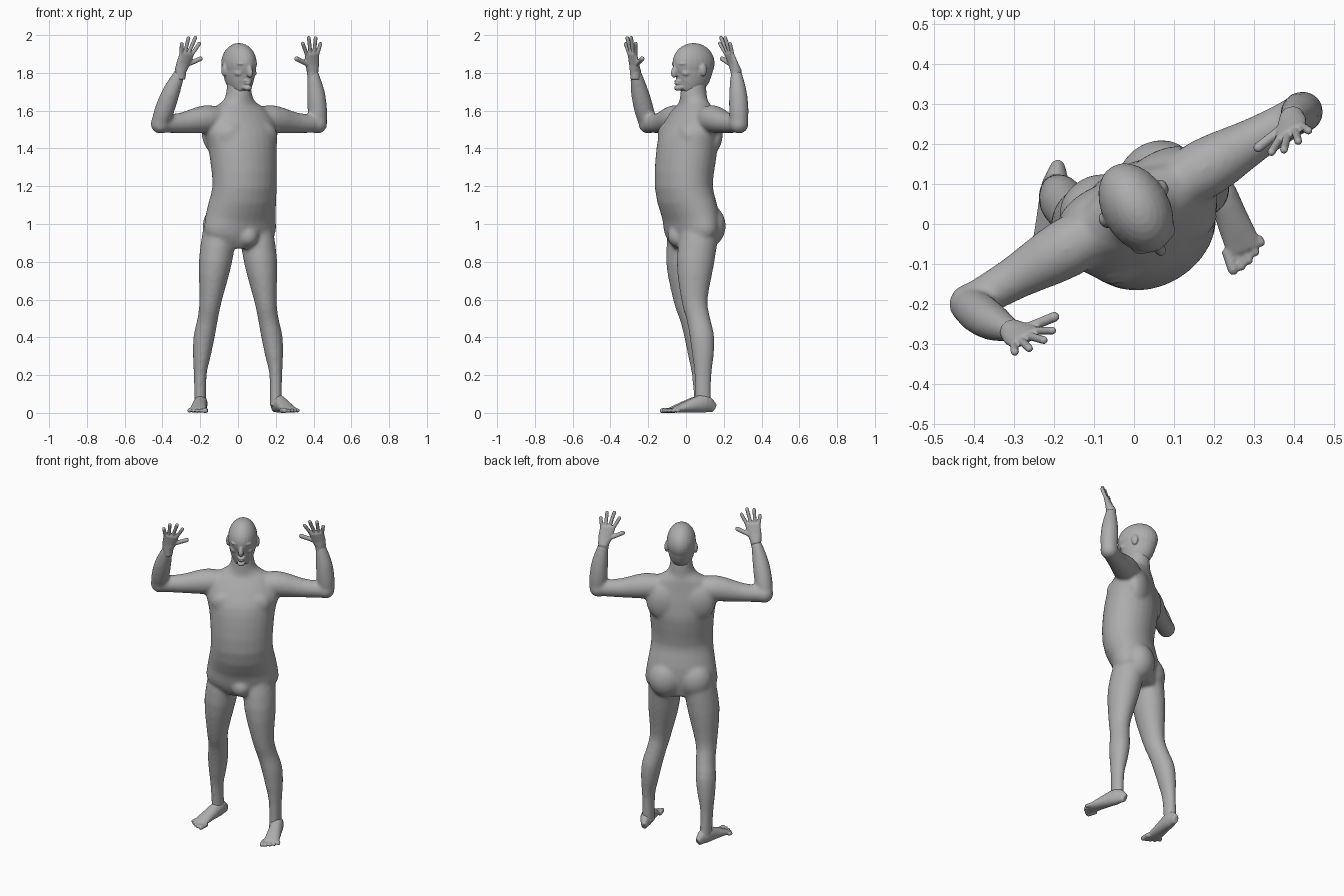
import bpy, bmesh, math
from mathutils import Vector, Matrix

if "Cube" in bpy.data.objects:
    bpy.data.objects.remove(bpy.data.objects["Cube"])

skin = bpy.data.materials.new("grey_skin")
skin.use_nodes = True
grey = (0.42, 0.42, 0.42, 1)
skin.diffuse_color = grey
skin.node_tree.nodes["Principled BSDF"].inputs["Base Color"].default_value = grey

# The figure is turned: SIDE points to its left, FRONT where it faces
YAW = math.radians(30)
SIDE = Vector((math.cos(YAW), math.sin(YAW), 0))
FRONT = Vector((math.sin(YAW), -math.cos(YAW), 0))
UP = Vector((0, 0, 1))
ACROSS = Vector((1, 0, 0))
SPINE = Vector((0.005, 0.04, 0))


def place(side, front, height):
    """Point given in the turned frame of the figure."""
    return SPINE + SIDE * side + FRONT * front + UP * height


def blend(rows, steps=3):
    """Smooth curve through rows of numbers, with extra rows between them."""
    rows = [Vector(row) for row in rows]
    result = []
    for i in range(len(rows) - 1):
        start, end = rows[i], rows[i + 1]
        before = rows[max(i - 1, 0)]
        after = rows[min(i + 2, len(rows) - 1)]
        for step in range(steps):
            t = step / steps
            leave, arrive = (end - before) / 2, (after - start) / 2
            bend = (leave * (1 - t) - arrive * t) * t * (1 - t)
            ease = t * t * (3 - 2 * t)
            result.append(start.lerp(end, ease) + bend)
    return result + [rows[-1]]


def loft(bm, rings, axis=SIDE, sides=20):
    """Closed tube through rings of (centre, half width along axis, half depth)."""
    centres = [ring[0] for ring in rings]
    loops = []
    for i, (centre, width, depth) in enumerate(rings):
        along = (centres[min(i + 1, len(rings) - 1)] - centres[max(i - 1, 0)]).normalized()
        wide = (axis - along * axis.dot(along)).normalized()
        deep = along.cross(wide)
        angles = [k * math.tau / sides for k in range(sides)]
        loops.append([bm.verts.new(centre + wide * width * math.cos(a) + deep * depth * math.sin(a))
                      for a in angles])
    for low, high in zip(loops, loops[1:]):
        for k in range(sides):
            nxt = (k + 1) % sides
            bm.faces.new((low[k], low[nxt], high[nxt], high[k]))
    bm.faces.new(loops[0][::-1])
    bm.faces.new(loops[-1])


def column(bm, rows):
    """Upright loft from rows of (height, front, half width, half depth)."""
    loft(bm, [(place(0, front, height), width, depth) for height, front, width, depth in blend(rows)],
         sides=28)


def ball(bm, centre, side, depth, height):
    """Ellipsoid lined up with the turned figure."""
    matrix = (Matrix.Translation(centre) @ Matrix.Rotation(YAW, 4, 'Z')
              @ Matrix.Diagonal((side, depth, height, 1)))
    bmesh.ops.create_uvsphere(bm, u_segments=24, v_segments=16, radius=1, matrix=matrix)


def digit(bm, root, tip, radius, axis):
    """Rounded finger or toe from root to tip."""
    back = (root - tip).normalized() * radius
    rings = [(root, radius, radius)]
    for angle in range(0, 90, 20):
        a = math.radians(angle)
        size = radius * math.cos(a)
        rings.append((tip + back * (1 - math.sin(a)), size, size))
    loft(bm, rings, axis, 10)


def finish(bm, name, voxel, smoothing):
    """Turn the overlapping shells into one fused, softened object."""
    bmesh.ops.recalc_face_normals(bm, faces=bm.faces)
    mesh = bpy.data.meshes.new(name)
    bm.to_mesh(mesh)
    bm.free()
    mesh.materials.append(skin)
    part = bpy.data.objects.new(name, mesh)
    bpy.context.collection.objects.link(part)
    fuse = part.modifiers.new("fuse", 'REMESH')
    fuse.mode, fuse.voxel_size, fuse.use_smooth_shade = 'VOXEL', voxel, True
    soften = part.modifiers.new("soften", 'SMOOTH')
    soften.factor, soften.iterations = 0.5, smoothing


# Trunk and neck
body = bmesh.new()
column(body, [(0.88, 0, 0.13, 0.09), (0.95, 0.01, 0.205, 0.115), (1.05, 0.02, 0.2, 0.13),
              (1.2, 0.06, 0.178, 0.145), (1.4, 0.04, 0.19, 0.15), (1.5, 0.02, 0.21, 0.125),
              (1.6, 0, 0.165, 0.085), (1.65, 0, 0.09, 0.072), (1.7, 0, 0.066, 0.07), (1.8, 0, 0.06, 0.06)])
for s in (-1, 1):
    ball(body, place(s * 0.085, 0.105, 1.47), 0.085, 0.045, 0.07)
    ball(body, place(s * 0.09, -0.04, 1.48), 0.11, 0.06, 0.12)
    ball(body, place(s * 0.085, -0.045, 0.99), 0.1, 0.085, 0.11)
ball(body, place(0, 0.09, 0.935), 0.06, 0.06, 0.06)

# Arms and hands: the right forearm leans forward and inward
ELBOW = 1.53
for name, s, lean in (("left", 1, 0), ("right", -1, 0.4)):
    upper = blend([(0.08, 1.55, 0.06), (0.2, 1.555, 0.075), (0.35, 1.535, 0.055), (0.48, ELBOW, 0.047)])
    loft(body, [(place(s * side, 0, height), r, r) for side, height, r in upper], UP)
    ball(body, place(s * 0.48, 0, ELBOW), 0.052, 0.052, 0.052)
    forearm = []
    for height, side, r in blend([(ELBOW, 0.485, 0.045), (1.6, 0.48, 0.052), (1.7, 0.47, 0.047),
                                  (1.81, 0.45, 0.028)]):
        swing = lean * (height - ELBOW)
        forearm.append((place(s * (side - swing / 4), swing, height), r, r))
    loft(body, forearm)

    # Palm, with fingers fanned from the little finger to the thumb
    hand = bmesh.new()
    wrist = forearm[-1][0]

    def reach(degrees, length):
        a = math.radians(degrees)
        return wrist + (UP * math.cos(a) + FRONT * math.cos(a) / 3 - SIDE * s * math.sin(a)) * length

    knuckles = reach(13, 0.095)
    loft(hand, [(wrist - UP * 0.045, 0.025, 0.025), (wrist, 0.032, 0.029),
                (wrist.lerp(knuckles, 0.45), 0.041, 0.02), (knuckles, 0.044, 0.015),
                (knuckles + UP * 0.01, 0.038, 0.01)])
    for i, length in enumerate((0.155, 0.185, 0.195, 0.18)):
        angle = 13 * i - 8
        digit(hand, reach(angle, 0.085), reach(angle, length), 0.0105, SIDE)
    digit(hand, reach(30, 0.03), reach(60, 0.14), 0.013, UP)
    finish(hand, name + "_hand", 0.004, 3)

# Legs and feet: the right leg stands further forward towards the hip
for name, s, stride, toe in (("left", 1, 0, (0.295, -0.11, 0)), ("right", -1, 0.07, (-0.22, -0.135, 0))):
    leg = []
    for height, side, back, width, depth in blend([
            (1, 0.09, 0.08, 0.09, 0.1), (0.8, 0.12, 0.05, 0.088, 0.1), (0.6, 0.145, 0.045, 0.06, 0.07),
            (0.5, 0.16, 0.065, 0.054, 0.062), (0.4, 0.18, 0.085, 0.056, 0.065), (0.3, 0.192, 0.09, 0.047, 0.057),
            (0.2, 0.2, 0.09, 0.034, 0.045), (0.04, 0.2, 0.09, 0.032, 0.043)]):
        leg.append((Vector((s * side, back - stride * height, height)), width, depth))
    loft(body, leg, ACROSS)

    foot = bmesh.new()
    heel, toe = Vector((s * 0.19, 0.15, 0)), Vector(toe)
    run = (toe - heel).normalized()
    out = UP.cross(run) * s
    sole = blend([(0, 0.016, 0.024), (0.2, 0.035, 0.048), (0.5, 0.04, 0.035), (0.83, 0.046, 0.014)])
    loft(foot, [(heel.lerp(toe, t) + UP * tall, width, tall) for t, width, tall in sole], out)
    loft(foot, [(leg[-1][0], 0.033, 0.045), (leg[-1][0] + UP * 0.09, 0.022, 0.03)], ACROSS)
    for i in range(5):
        spread = out * (i - 2) * 0.021
        root = heel.lerp(toe, 0.76) + spread + UP * 0.013
        tip = toe + spread * 1.1 - run * i * i * 0.0025 + UP * 0.012
        digit(foot, root, tip, 0.011 if i else 0.014, out)
    finish(foot, name + "_foot", 0.005, 3)
finish(body, "body", 0.009, 12)

# Head: skull, jaw, nose, lips, chin, brows, cheeks and ears
head = bmesh.new()
ball(head, place(0, 0, 1.85), 0.084, 0.12, 0.108)
column(head, [(1.705, 0.065, 0.03, 0.035), (1.73, 0.04, 0.056, 0.073),
              (1.78, 0.012, 0.075, 0.104), (1.85, 0, 0.08, 0.117)])
column(head, [(1.85, 0.103, 0.008, 0.01), (1.8, 0.118, 0.015, 0.02), (1.78, 0.11, 0.012, 0.012)])
for height, width, tall in ((1.757, 0.025, 0.007), (1.744, 0.022, 0.007), (1.72, 0.024, 0.015)):
    ball(head, place(0, 0.092, height), width, 0.024, tall)
for s in (-1, 1):
    ball(head, place(s * 0.032, 0.086, 1.848), 0.03, 0.026, 0.009)
    ball(head, place(s * 0.04, 0.068, 1.798), 0.026, 0.026, 0.018)
    ball(head, place(s * 0.085, -0.012, 1.815), 0.012, 0.02, 0.033)
finish(head, "head", 0.005, 5)
